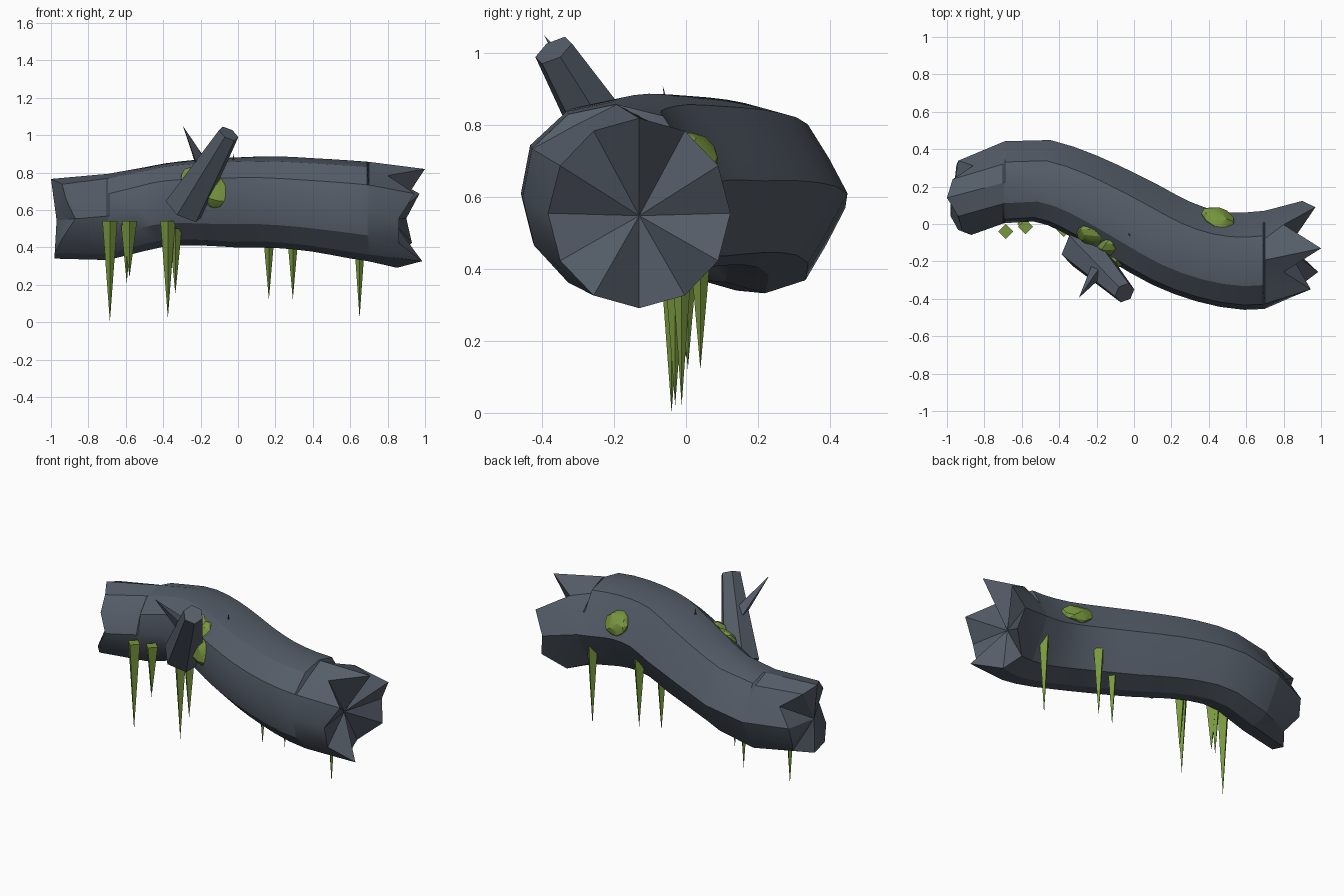
import bpy, bmesh, math, random
from mathutils import Vector

if "Cube" in bpy.data.objects:
    bpy.data.objects.remove(bpy.data.objects["Cube"])

random.seed(4)


def material(name, rgb):
    m = bpy.data.materials.new(name)
    m.diffuse_color = (*rgb, 1)
    m.use_nodes = True
    m.node_tree.nodes["Principled BSDF"].inputs["Base Color"].default_value = m.diffuse_color
    return m


BARK = material("slate bark", (0.09, 0.11, 0.14))
MOSS = material("moss green", (0.19, 0.31, 0.05))


def finish(name, bm, mat, angle):
    bmesh.ops.recalc_face_normals(bm, faces=bm.faces)
    me = bpy.data.meshes.new(name)
    bm.to_mesh(me)
    bm.free()
    me.materials.append(mat)
    me.shade_smooth()
    me.set_sharp_from_angle(angle=math.radians(angle))
    ob = bpy.data.objects.new(name, me)
    bpy.context.collection.objects.link(ob)
    return ob


# Log centre line: x, y, z, radius
PATH = [(-1.0, 0.11, 0.555, 0.208), (-0.8, 0.185, 0.555, 0.23), (-0.6, 0.24, 0.585, 0.227),
        (-0.4, 0.205, 0.63, 0.222), (-0.2, 0.115, 0.645, 0.23), (0.0, 0.005, 0.645, 0.241),
        (0.2, -0.105, 0.647, 0.245), (0.4, -0.175, 0.632, 0.25), (0.6, -0.2, 0.608, 0.262),
        (0.8, -0.175, 0.585, 0.268), (1.0, -0.12, 0.56, 0.265)]


def sample(x):
    t = (x + 1) / 0.2
    i = max(0, min(len(PATH) - 2, int(t)))
    f = t - i
    p = [PATH[max(0, min(len(PATH) - 1, i + d))] for d in (-1, 0, 1, 2)]
    return [0.5 * (2 * b + (c - a) * f + (2 * a - 5 * b + 4 * c - d) * f * f
                   + (3 * b - a - 3 * c + d) * f ** 3) for a, b, c, d in zip(*p)]


# Cross-section: 12 points clockwise from the top, angular at the back, rounder in front
SECTION = [0.98, 0.99, 0.88, 1.0, 0.88, 1.0, 1.02, 1.02, 1.0, 0.99, 1.03, 1.01]
# Jagged broken ends: x of each rim point
LEFT_RIM = [-1.0, -0.97, -0.86, -0.94, -0.95, -0.9, -0.98, -0.98, -0.94, -0.87, -0.92, -0.94]
RIGHT_RIM = [1.0, 0.80, 0.97, 0.90, 0.93, 0.82, 0.85, 0.985, 0.86, 0.86, 0.945, 0.80]


def ring(bm, x, dents=None, rim=None, centre=None, straight=False):
    cx, cy, cz, r = centre or sample(x)
    a, b = sample(max(-1, x - 0.02)), sample(min(1, x + 0.02))
    side = Vector((a[1] - b[1], b[0] - a[0], 0)).normalized()
    out = []
    for k in range(12):
        t = math.tau * k / 12
        s = r * (1 if rim else SECTION[k]) * (dents or {}).get(k, 1)
        v = Vector((cx, cy, cz)) + side * s * math.sin(t) + Vector((0, 0, s * math.cos(t)))
        if rim:
            v.x = rim[k]
        elif straight:
            v.x = x
        out.append(bm.verts.new(v))
    return out


# Log with splits running into both ends
bm = bmesh.new()
LEFT_C, RIGHT_C = (-0.93, 0.14, 0.553, 0.213), (0.9, -0.13, 0.555, 0.264)
rings = [ring(bm, -0.93, rim=LEFT_RIM, centre=LEFT_C),
         ring(bm, -0.70, {10: 0.92, 1: 0.93}, straight=True), ring(bm, -0.69, straight=True)]
rings += [ring(bm, -0.69 + 1.38 * i / 14, straight=i == 14) for i in range(2, 15)]
rings += [ring(bm, 0.70, {11: 0.87, 1: 0.88}, straight=True),
          ring(bm, 0.9, rim=RIGHT_RIM, centre=RIGHT_C)]
for a, b in zip(rings, rings[1:]):
    for k in range(12):
        bm.faces.new((a[k], a[k - 1], b[k - 1], b[k]))
for rim, hub_co in ((rings[0], (-0.97, 0.13, 0.545)), (rings[-1], (0.82, -0.13, 0.548))):
    hub = bm.verts.new(hub_co)
    for k in range(12):
        bm.faces.new((rim[k], rim[k - 1], hub))
finish("log", bm, BARK, 28)


def spike(name, base, tip, r1, r2, sides, mat, angle=25):
    base, tip = Vector(base), Vector(tip)
    d = tip - base
    bm = bmesh.new()
    bmesh.ops.create_cone(bm, cap_ends=True, segments=sides, radius1=r1, radius2=r2,
                          depth=d.length)
    bmesh.ops.remove_doubles(bm, verts=bm.verts, dist=1e-5)
    ob = finish(name, bm, mat, angle)
    ob.location = (base + tip) / 2
    ob.rotation_mode = 'QUATERNION'
    ob.rotation_quaternion = d.to_track_quat('Z', 'Y')
    return ob


# Broken branch with thorns
spike("branch", (-0.285, -0.125, 0.61), (-0.05, -0.368, 1.008), 0.115, 0.058, 6, BARK)
spike("branch_thorn", (-0.185, -0.235, 0.83), (-0.295, -0.395, 1.05), 0.045, 0.0, 4, BARK)
spike("bark_thorn", (-0.03, -0.05, 0.84), (-0.02, -0.065, 0.91), 0.008, 0.0, 4, BARK)

# Hanging moss strands: x, y, top z, tip z, radius
STRANDS = [(-0.685, -0.04, 0.54, 0.0, 0.04), (-0.58, -0.015, 0.54, 0.24, 0.04),
           (-0.595, 0.0, 0.52, 0.21, 0.03), (-0.375, -0.03, 0.54, 0.02, 0.04),
           (-0.335, 0.0, 0.5, 0.15, 0.035), (0.165, 0.005, 0.54, 0.12, 0.037),
           (0.293, 0.04, 0.54, 0.12, 0.037), (0.65, -0.012, 0.54, 0.02, 0.037)]
for x, y, top, tip, r in STRANDS:
    spike("moss_strand", (x, y, top), (x, y, tip), r, 0.0, 4, MOSS)


# Moss clumps pressed onto the bark
def clump(name, pos, size, normal):
    bm = bmesh.new()
    bmesh.ops.create_icosphere(bm, subdivisions=2, radius=1)
    for v in bm.verts:
        v.co *= 1 + random.uniform(-0.1, 0.1)
        v.co = Vector(a * b for a, b in zip(v.co, size))
    ob = finish(name, bm, MOSS, 20)
    ob.location = pos
    ob.rotation_mode = 'QUATERNION'
    ob.rotation_quaternion = Vector(normal).to_track_quat('Z', 'Y')


clump("moss_upper", (-0.225, -0.05, 0.775), (0.085, 0.07, 0.05), (-0.2, -0.75, 0.65))
clump("moss_middle", (-0.135, -0.115, 0.755), (0.06, 0.085, 0.06), (-0.3, -0.8, 0.5))
clump("moss_lower", (-0.108, -0.16, 0.685), (0.088, 0.085, 0.082), (-0.3, -0.95, 0.1))
clump("moss_back", (0.45, 0.03, 0.72), (0.09, 0.075, 0.042), (0.35, 0.75, 0.6))
